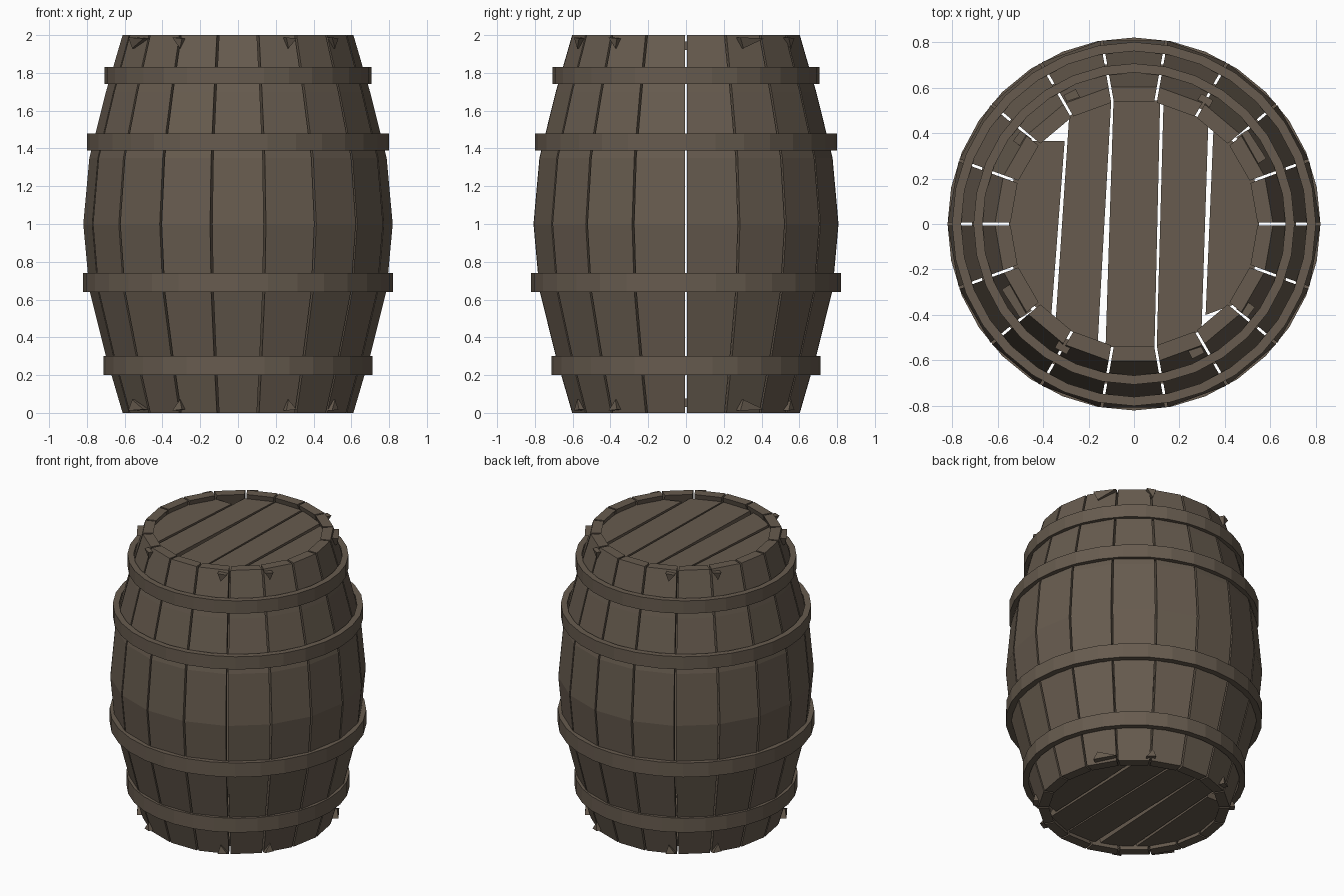
import bpy, bmesh, math

if "Cube" in bpy.data.objects:
    bpy.data.objects.remove(bpy.data.objects["Cube"])

wood = bpy.data.materials.new("dark_brown_wood")
wood.diffuse_color = (0.135, 0.105, 0.077, 1)
wood.use_nodes = True
wood.node_tree.nodes["Principled BSDF"].inputs["Base Color"].default_value = wood.diffuse_color


def finish(bm, name):
    bmesh.ops.recalc_face_normals(bm, faces=bm.faces)
    me = bpy.data.meshes.new(name)
    bm.to_mesh(me)
    bm.free()
    me.materials.append(wood)
    ob = bpy.data.objects.new(name, me)
    bpy.context.collection.objects.link(ob)
    return ob


def loft(bm, rings, closed=False):
    """Join equal-sized rings of points; cap the ends unless closed."""
    vs = [[bm.verts.new(p) for p in r] for r in rings]
    n = len(vs[0])
    for a, b in zip(vs, vs[1:] + (vs[:1] if closed else [])):
        for i in range(n):
            j = (i + 1) % n
            bm.faces.new((a[i], a[j], b[j], b[i]))
    if not closed:
        bm.faces.new(vs[0][::-1])
        bm.faces.new(vs[-1])


# Bulging staves: 18 flat-faced boards with narrow open seams
PROFILE = [(0, .612), (.30, .700), (.65, .788), (1, .82),
           (1.35, .788), (1.70, .700), (2, .612)]
STAVES, GAP, THICK = 18, .006, .068
for k in range(STAVES):
    mid = math.radians(20 * k + 10)
    c, s = math.cos(mid), math.sin(mid)
    bm = bmesh.new()
    rings = []
    for z, r in PROFILE:
        ring = []
        for rad, side in ((r - THICK, -1), (r, -1), (r, 1), (r - THICK, 1)):
            u = rad * math.cos(math.radians(10))
            v = side * (rad * math.sin(math.radians(10)) - GAP)
            ring.append((u * c - v * s, u * s + v * c, z))
        rings.append(ring)
    loft(bm, rings)
    finish(bm, f"stave_{k + 1}")

# Upright hoops
for k, (z0, z1, r) in enumerate([(.20, .30, .713), (.64, .74, .82),
                                 (1.39, 1.48, .80), (1.74, 1.83, .706)]):
    bm = bmesh.new()
    rings = []
    for i in range(32):
        a = math.tau * i / 32
        rings.append([(q * math.cos(a), q * math.sin(a), z) for q, z in
                      ((r - .04, z0), (r, z0), (r, z1), (r - .04, z1))])
    loft(bm, rings, closed=True)
    finish(bm, f"hoop_{k + 1}")

# Lid planks: crooked edges given as x at the back and at the front (y = +-0.5)
EDGES = [(-.56, -.56, -.305, -.365), (-.285, -.345, -.10, -.16),
         (-.09, -.125, .115, .09), (.13, .10, .327, .297),
         (.35, .315, .56, .56)]


def plank(name, edges, z0, z1):
    lb, lf, rb, rf = edges
    R = .555

    def corner(xb, xf, sy):
        x = xb if sy > 0 else xf
        return x, sy * math.sqrt(max(R * R - x * x, .02))

    left = [corner(lb, lf, -1), corner(lb, lf, 1)]
    right = [corner(rb, rf, 1), corner(rb, rf, -1)]
    # outer planks end square with a short edge against the rim
    if lb < -.5:
        left = [(-.45, -.35), (-.53, -.2), (-.55, 0), (-.53, .2), (-.45, .365)]
        right = [(rb, .365), (rf, -.42)]
    if rb > .5:
        right = [(.45, .35), (.53, .2), (.55, 0), (.53, -.2), (.45, -.35)]
        left = [(lf, -.40), (lb, .43)]
    outline = left + right
    bm = bmesh.new()
    loft(bm, [[(x, y, z) for x, y in outline] for z in (z0, z1)])
    finish(bm, name)


for k, e in enumerate(EDGES):
    plank(f"top_plank_{k + 1}", e, 1.92, 1.965)
    plank(f"bottom_plank_{k + 1}", e, .03, .075)

# Splinters near both rims, repeated on the opposite side:
# angle, half width, tip shift
for k, (ang, hw, tip) in enumerate([(33, .075, -.05), (60, .03, .012),
                                    (116, .03, -.012), (143, .028, .01)]):
    for turn in (0, 180):
        a = math.radians(ang + turn)
        c, s = math.cos(a), math.sin(a)
        for end in (0, 1):
            bm = bmesh.new()
            rings = []
            for r_top, r_tip in ((.585, .60), (.645, .635)):
                pts = [(r_top, -hw, .012), (r_top, hw, .018), (r_tip, tip, .07)]
                rings.append([(u * c - v * s, u * s + v * c, 2 - d if end else d)
                              for u, v, d in pts])
            loft(bm, rings)
            finish(bm, f"splinter_{k + 1}_{turn}_{'top' if end else 'bottom'}")
